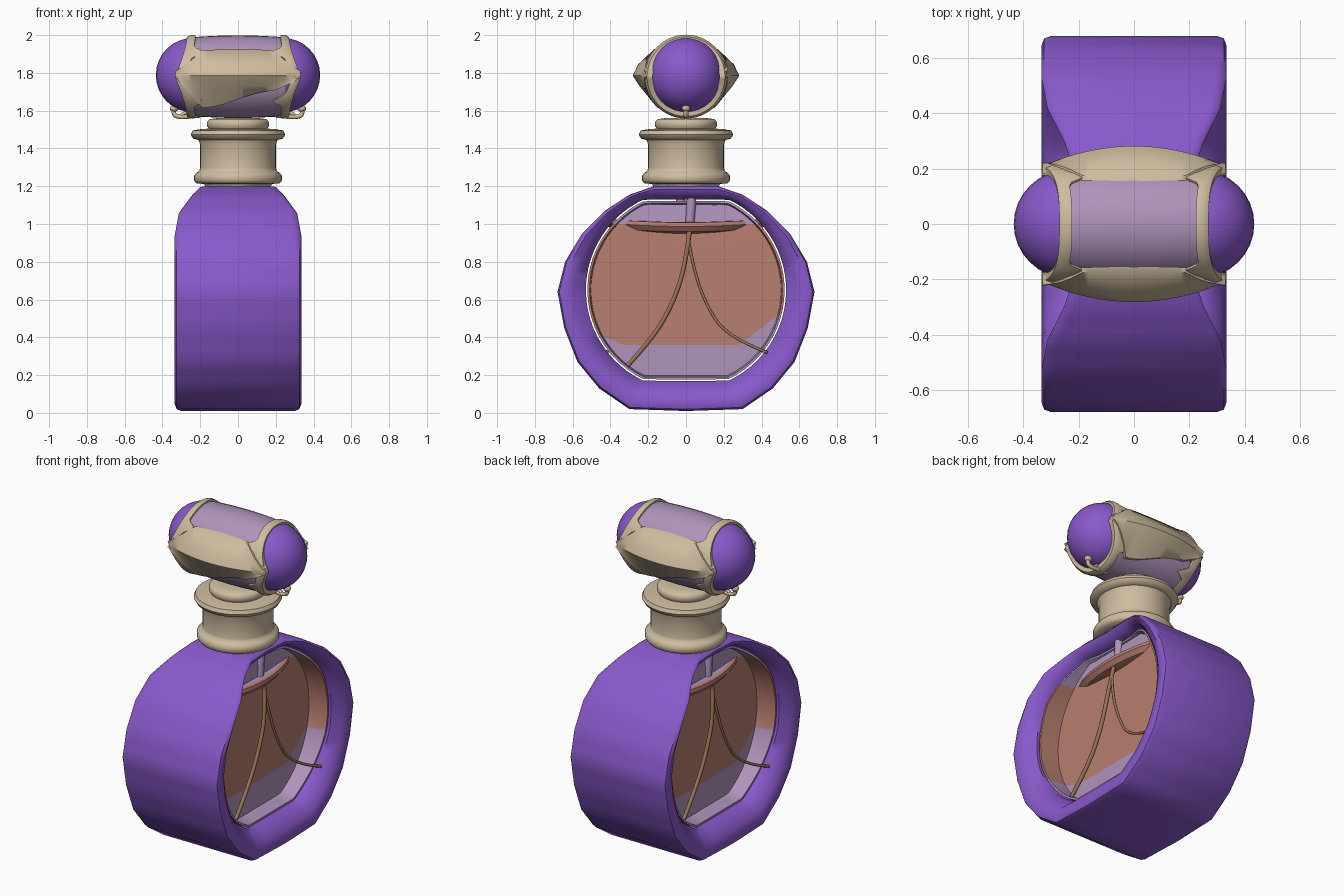
import bpy, bmesh, math
from mathutils import Vector

if "Cube" in bpy.data.objects:
    bpy.data.objects.remove(bpy.data.objects["Cube"])

def material(name, rgb):
    m = bpy.data.materials.new(name)
    m.diffuse_color = (*rgb, 1)
    m.use_nodes = True
    m.node_tree.nodes["Principled BSDF"].inputs["Base Color"].default_value = m.diffuse_color
    return m

PURPLE = material("purple lacquer", (0.25, 0.10, 0.60))
LAVENDER = material("lavender glass", (0.43, 0.295, 0.50))
GOLD = material("pale gold", (0.62, 0.505, 0.345))
AMBER = material("amber liquid", (0.48, 0.21, 0.16))
TUBE = material("brown tube", (0.32, 0.17, 0.085))

def finish(name, bm, mats, angle=32):
    bmesh.ops.remove_doubles(bm, verts=bm.verts, dist=1e-5)
    bmesh.ops.recalc_face_normals(bm, faces=bm.faces)
    me = bpy.data.meshes.new(name)
    bm.to_mesh(me)
    bm.free()
    ob = bpy.data.objects.new(name, me)
    bpy.context.collection.objects.link(ob)
    for m in mats:
        me.materials.append(m)
    bpy.ops.object.select_all(action='DESELECT')
    ob.select_set(True)
    bpy.context.view_layer.objects.active = ob
    bpy.ops.object.shade_smooth_by_angle(angle=math.radians(angle))
    return ob

def skin(bm, rows, close_rows=False, close_cols=False):
    """Bridge rows of points with quads."""
    vs = [[bm.verts.new(p) for p in row] for row in rows]
    n, m = len(vs), len(vs[0])
    for i in range(n if close_rows else n - 1):
        for j in range(m if close_cols else m - 1):
            a, b = vs[i], vs[(i + 1) % n]
            k = (j + 1) % m
            bm.faces.new((a[j], a[k], b[k], b[j]))
    return vs

def ellipsoid(name, loc, size, mat, seg=32):
    bm = bmesh.new()
    bmesh.ops.create_uvsphere(bm, u_segments=seg, v_segments=seg // 2, radius=1)
    for v in bm.verts:
        v.co = Vector(loc) + Vector([c * s for c, s in zip(v.co, size)])
    return finish(name, bm, [mat], 60)

def wire(name, pts, radius, mat):
    cu = bpy.data.curves.new(name, 'CURVE')
    cu.dimensions = '3D'
    cu.bevel_depth, cu.bevel_resolution = radius, 2
    cu.use_fill_caps = True
    sp = cu.splines.new('NURBS')
    sp.points.add(len(pts) - 1)
    for p, co in zip(sp.points, pts):
        p.co = (*co, 1)
    sp.use_endpoint_u, sp.order_u, sp.resolution_u = True, 3, 6
    cu.materials.append(mat)
    ob = bpy.data.objects.new(name, cu)
    bpy.context.collection.objects.link(ob)

# Faceted outline of the body: y, z, half width
CZ = 0.65
half = [(0, 1.2, .2), (.17, 1.2, .21), (.30, 1.155, .25), (.43, 1.07, .313), (.55, .95, .335),
        (.64, .80, .335), (.68, .64, .335), (.645, .45, .335), (.575, .27, .335),
        (.46, .13, .335), (.30, .02, .335), (0, .01, .335)]
loop = half + [(-y, z, w) for y, z, w in half[-2:0:-1]]
outline = []
for i, p in enumerate(loop):
    q = loop[(i + 1) % len(loop)]
    outline += [Vector(p).lerp(Vector(q), t / 3) for t in range(3)]

def window(y, z, r):
    """Point of the clipped round window in the direction of y, z."""
    d = Vector((y, z - CZ)).normalized()
    r = min(r, (r - .05) / max(abs(d.y), .01))
    return d.x * r, CZ + d.y * r

def hole_x(z, w):
    """Half depth of the window edge: narrow at the top and bottom."""
    low = min(1, max(0, (z - .08) / .4))
    high = min(1, max(0, (1.2 - z) / .25))
    return w * (.72 + .09 * min(low, high))

# Purple frame
bm = bmesh.new()
rows = []
for y, z, w in outline:
    qy, qz = window(y, z, .53)
    h = hole_x(z, w)
    side = [(w - .035, 0), (w - .010, .06), (w, .24), (w * .94, .6), (h, 1)]
    prof = side + [(-x, t) for x, t in reversed(side)]
    rows.append([(x, y + (qy - y) * t, z + (qz - z) * t) for x, t in prof])
skin(bm, rows, True, True)
finish("bottle_frame", bm, [PURPLE], 48)

# Glass dish in the window, filled with liquid
bm = bmesh.new()
rows = []
for y, z, w in outline:
    rim = hole_x(z, w) - .012
    face = min(.137, rim - .02)
    rows.append([(x, *window(y, z, r)) for x, r in (
        (face, .503), (rim, .510), (rim, .522), (-rim, .522), (-rim, .510), (-face, .503))])
vs = skin(bm, rows, True)
bm.faces.new([r[0] for r in vs])
bm.faces.new([r[-1] for r in vs])
cuts = [((0, 0, .36), (0, 0, 1)), ((0, 0, 1.0), (0, 0, 1))]
for s in (1, -1):
    cuts += [((0, s * .28, .36), (0, -.75 * s, 1)), ((0, -s * .33, .36), (0, .42 * s, 1))]
for co, no in cuts:
    bmesh.ops.bisect_plane(bm, geom=bm.verts[:] + bm.edges[:] + bm.faces[:], plane_co=co, plane_no=no)
for f in bm.faces:
    c = f.calc_center_median()
    y = c.y if c.x > 0 else -c.y
    low = .36 + max(0, .75 * (y - .28), .42 * (-y - .33))
    f.material_index = 1 if low < c.z < 1.0 else 0
finish("glass_insert", bm, [LAVENDER, AMBER])

# Liquid surface, with a pale top
bm = bmesh.new()
rows = []
for r, z in ((0, .955), (.7, .958), (.9, .968), (1, .995), (.98, 1.016), (.88, 1.018), (0, 1.012)):
    rows.append([(.2 * r * math.cos(a), .44 * r * math.sin(a), z + .02 * (r * math.sin(a)) ** 2 - .008)
                 for a in (i * math.tau / 40 for i in range(40))])
vs = skin(bm, rows, False, True)
inner = set(vs[-1] + vs[-2])
for f in bm.faces:
    f.material_index = 1 if all(v in inner for v in f.verts) else 0
finish("liquid_surface", bm, [AMBER, LAVENDER])

# Dip tubes, on both sides
for s in (1, -1):
    wire("long_tube", [(s * .165, s * .02, .97), (s * .19, 0, .8), (s * .19, s * -.06, .6),
                       (s * .19, s * -.17, .4), (s * .2, s * -.31, .25)], .012, TUBE)
    wire("curved_tube", [(s * .165, s * .005, .97), (s * .19, s * .03, .8), (s * .2, s * .10, .58),
                         (s * .22, s * .22, .40), (s * .27, s * .43, .32)], .008, TUBE)
    wire("clear_stem", [(s * .135, s * .02, 1.0), (s * .135, s * .03, 1.14)], .025, LAVENDER)

# Turned collar
bm = bmesh.new()
prof = [(0, 1.19), (.17, 1.19), (.18, 1.212), (.22, 1.215), (.232, 1.23), (.232, 1.255), (.22, 1.272),
        (.205, 1.28), (.2, 1.3), (.2, 1.42), (.21, 1.445), (.238, 1.452), (.25, 1.473),
        (.24, 1.495), (.2, 1.502), (.155, 1.505), (.165, 1.52), (.162, 1.545), (.15, 1.555),
        (.10, 1.562), (0, 1.562)]
skin(bm, [[(r * math.cos(a), r * math.sin(a), z) for a in (i * math.tau / 48 for i in range(48))]
          for r, z in prof], False, True)
finish("collar", bm, [GOLD], 50)

# Stopper barrel
SZ = 1.78
bm = bmesh.new()
rows = []
for x, r in ((-.255, .02), (-.255, .206), (-.2, .212), (-.1, .217), (0, .219), (.1, .217),
             (.2, .212), (.255, .206), (.255, .02)):
    rows.append([(x, r * .97 * math.sin(a), SZ + r * math.cos(a))
                 for a in (i * math.tau / 40 for i in range(40))])
skin(bm, rows, False, True)
finish("stopper_barrel", bm, [LAVENDER])

for s in (1, -1):
    # Round stopper ends
    ellipsoid("stopper_end", (s * .238, 0, 1.788), (.197, .195, .197), PURPLE)

    # Claw straps around the ends, flaring beside the panels
    bm = bmesh.new()
    rows = []
    for i in range(96):
        a = i * math.tau / 96
        side = abs(math.sin(a))
        flare = math.exp(-((side - .80) / .07) ** 2) * .06
        mid = .252 + .065 * (1 - abs(math.cos(a))) ** 1.4
        inner, outer = mid - .028 - flare, mid + .018
        prof = ((inner, .18), (inner, .219), (mid, .222), (outer, .210), (outer, .18))
        rows.append([(s * x, r * .98 * math.sin(a), SZ + r * math.cos(a)) for x, r in prof])
    skin(bm, rows, True, True)
    finish("claw_strap", bm, [GOLD], 50)

    # Curled foot with a bead
    wire("curled_foot", [(s * .20, 0, 1.575), (s * .25, 0, 1.57), (s * .31, 0, 1.565),
                         (s * .345, 0, 1.58), (s * .338, 0, 1.615)], .012, GOLD)
    ellipsoid("foot_bead", (s * .337, 0, 1.612), (.024, .022, .018), GOLD, 16)
    wire("foot_claw", [(s * .22, 0, 1.60), (s * .27, 0, 1.60), (s * .30, 0, 1.575)], .010, GOLD)

    # Ridged shield panel, front and back
    bm = bmesh.new()
    rows = []
    edge = lambda z: math.sqrt(max(0, .219 ** 2 - (z - SZ) ** 2)) * .98
    for i in range(33):
        x = -.33 + .66 * i / 32
        k = abs(x) / .33
        rise = min(1, (1 - k) / .42)
        top = 1.81 + .085 * rise + .032 * (1 - k * k) * rise
        bot = 1.775 - (.115 - .045 * math.sin(x * s * 8)) * rise
        ridge = .282 - .072 * k * k
        rows.append([(x, -s * y, z) for y, z in (
            (edge(top) - .03, top), (edge(top) + .008, top),
            (ridge - .028 * rise, 1.79 + .055 * rise), (ridge, 1.785),
            (ridge - .036 * rise, 1.78 - .05 * rise),
            (edge(bot) + .008, bot), (edge(bot) - .03, bot))])
    skin(bm, rows)
    finish("shield_panel", bm, [GOLD], 50)
